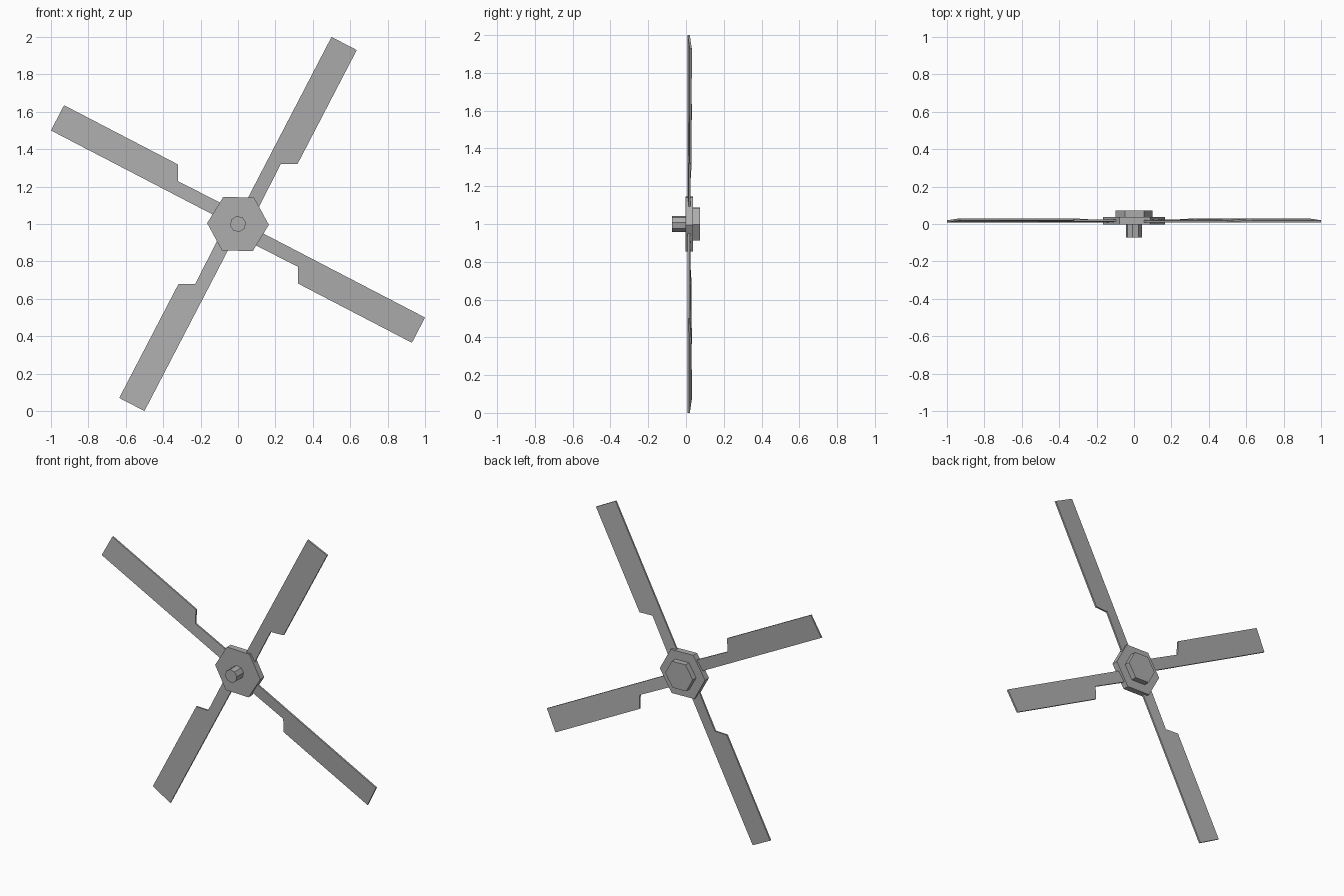
import bpy, bmesh, math
from mathutils import Matrix

if "Cube" in bpy.data.objects:
    bpy.data.objects.remove(bpy.data.objects["Cube"])

CENTRE_Z = 1.0

# Dark grey paint
grey = bpy.data.materials.new("dark_grey")
grey.diffuse_color = (0.42, 0.42, 0.42, 1)
grey.use_nodes = True
grey.node_tree.nodes["Principled BSDF"].inputs["Base Color"].default_value = grey.diffuse_color


def solid(name, pts, front, back):
    """Extrude an x-z outline along y; front/back give y at each outline point."""
    bm = bmesh.new()
    f = [bm.verts.new((x, front(x, z), z)) for x, z in pts]
    b = [bm.verts.new((x, back(x, z), z)) for x, z in pts]
    n = len(pts)
    bm.faces.new(f)
    bm.faces.new(b[::-1])
    for i in range(n):
        j = (i + 1) % n
        bm.faces.new((f[j], f[i], b[i], b[j]))
    bmesh.ops.recalc_face_normals(bm, faces=bm.faces)
    me = bpy.data.meshes.new(name)
    bm.to_mesh(me)
    bm.free()
    me.materials.append(grey)
    ob = bpy.data.objects.new(name, me)
    ob.location.z = CENTRE_Z
    bpy.context.collection.objects.link(ob)
    return ob


def prism(name, r, y0, y1, turn, sides=6):
    pts = [(r * math.cos(math.radians(360 / sides * i + turn)),
            r * math.sin(math.radians(360 / sides * i + turn))) for i in range(sides)]
    return solid(name, pts, lambda x, z: y0, lambda x, z: y1)


# Stacked hub: front shaft, wide hexagonal plate, rear hexagonal cap
prism("shaft", 0.043, -0.073, 0.0, 10, 8)
prism("hub_plate", 0.165, -0.003, 0.037, -1.5)
prism("rear_cap", 0.1, 0.036, 0.073, -1.5)

# Blade outline: straight leading edge, narrow root, stepped wide sail
outline = [(0.08, -0.022), (1.0, -0.5), (0.93, -0.635),
           (0.32, -0.318), (0.32, -0.228), (0.08, -0.107)]


def pitch(x, z):
    """Slight backward slope from leading to trailing edge."""
    return 0.009 + 0.07 * max(0.0, (-z - 0.5 * x) * 0.894)


# Four blades, a quarter turn apart
for k in range(4):
    ob = solid(f"blade_{k + 1}", outline, pitch, lambda x, z: pitch(x, z) + 0.011)
    ob.data.transform(Matrix.Rotation(-k * math.pi / 2, 4, 'Y'))
